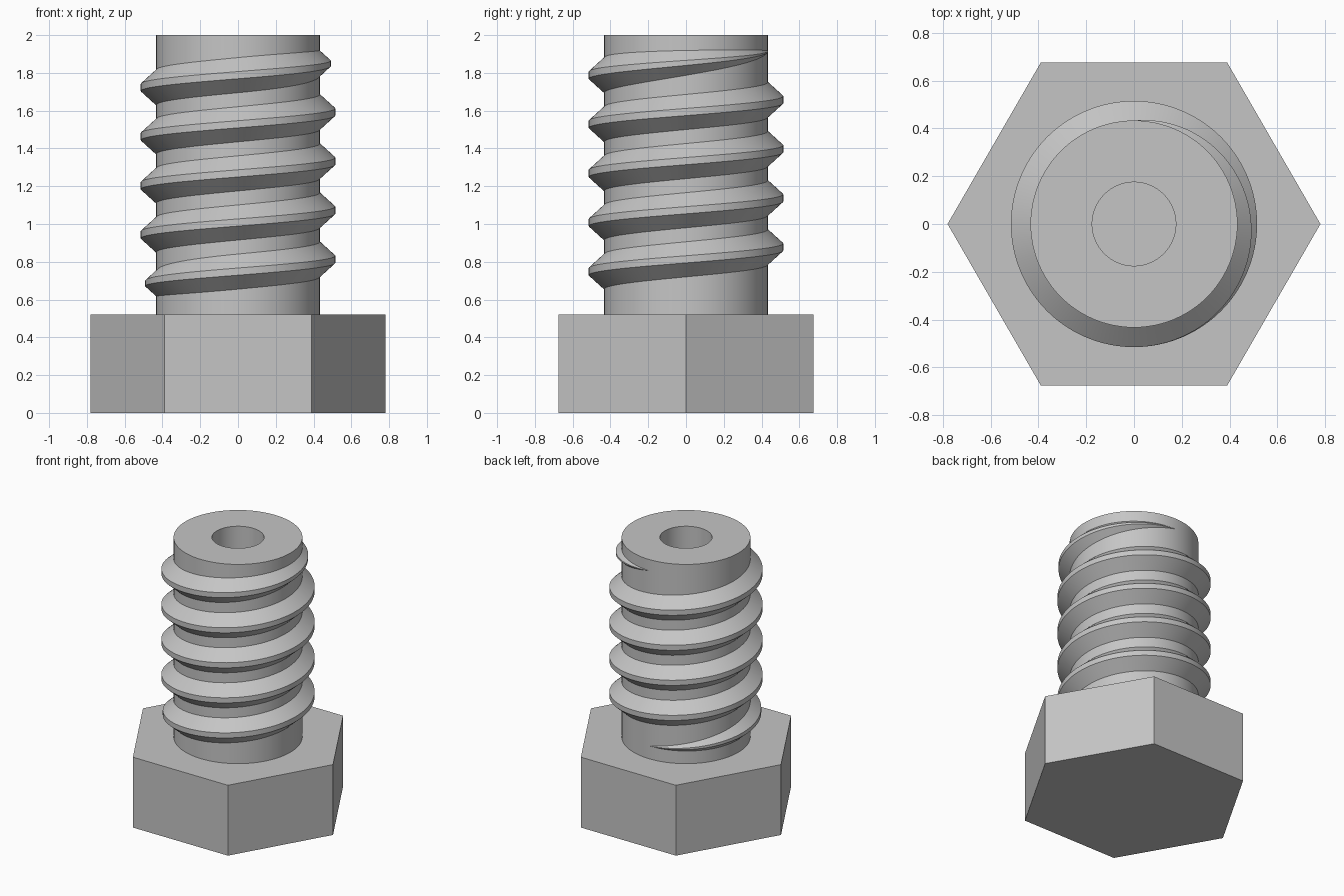
import bpy, bmesh, math

cube = bpy.data.objects.get("Cube")
if cube:
    bpy.data.objects.remove(cube, do_unlink=True)

SEGMENTS = 96
HEAD_RADIUS, HEAD_TOP, TOP = 0.78, 0.522, 2.0
SHANK_RADIUS, HOLE_RADIUS, CREST_RADIUS = 0.433, 0.175, 0.515
PITCH, TURNS, THREAD_START = 0.26, 5, 0.618
ROOT_HALF, CREST_HALF = 0.093, 0.019

steel = bpy.data.materials.new("grey steel")
steel.use_nodes = True
grey = (0.56, 0.56, 0.56, 1)
steel.diffuse_color = grey
steel.node_tree.nodes["Principled BSDF"].inputs["Base Color"].default_value = grey


def finish(name, bm, smooth=False):
    bmesh.ops.remove_doubles(bm, verts=bm.verts, dist=0.00001)
    bmesh.ops.recalc_face_normals(bm, faces=bm.faces)
    mesh = bpy.data.meshes.new(name)
    bm.to_mesh(mesh)
    bm.free()
    mesh.materials.append(steel)
    obj = bpy.data.objects.new(name, mesh)
    bpy.context.collection.objects.link(obj)
    if smooth:
        bpy.ops.object.select_all(action='DESELECT')
        obj.select_set(True)
        bpy.context.view_layer.objects.active = obj
        bpy.ops.object.shade_smooth_by_angle(angle=math.radians(30))
    return obj


def sweep(name, sections):
    """Join closed (radius, z) sections, each placed at its own angle."""
    bm = bmesh.new()
    rings = [[bm.verts.new((r * math.cos(a), r * math.sin(a), z)) for r, z in points]
             for a, points in sections]
    for low, high in zip(rings, rings[1:]):
        for i in range(len(low)):
            j = (i + 1) % len(low)
            bm.faces.new((low[i], low[j], high[j], high[i]))
    return finish(name, bm, smooth=True)


# Hexagonal head, corners on the x axis
bm = bmesh.new()
corners = [bm.verts.new((HEAD_RADIUS * math.cos(k * math.pi / 3),
                         HEAD_RADIUS * math.sin(k * math.pi / 3), 0)) for k in range(6)]
base = bm.faces.new(corners)
top = bmesh.ops.extrude_face_region(bm, geom=[base], use_keep_orig=True)
bmesh.ops.translate(bm, vec=(0, 0, HEAD_TOP),
                    verts=[v for v in top["geom"] if isinstance(v, bmesh.types.BMVert)])
finish("hex_head", bm)

# Hollow shank; the head closes the bore
tube = [(HOLE_RADIUS, HEAD_TOP), (SHANK_RADIUS, HEAD_TOP), (SHANK_RADIUS, TOP), (HOLE_RADIUS, TOP)]
sweep("shank", [(2 * math.pi * i / SEGMENTS, tube) for i in range(SEGMENTS + 1)])

# Helical thread, growing from and fading to a point over half a turn
sections = []
for i in range(TURNS * SEGMENTS + 1):
    turn = i / SEGMENTS
    size = math.sin(math.pi / 2 * min(1, 2 * turn, 2 * (TURNS - turn)))
    z = THREAD_START + PITCH * turn
    crest = SHANK_RADIUS + (CREST_RADIUS - SHANK_RADIUS) * size
    root, tip = ROOT_HALF * size, CREST_HALF * size
    sections.append((math.pi / 2 + 2 * math.pi * turn,
                     [(SHANK_RADIUS, z - root), (crest, z - tip),
                      (crest, z + tip), (SHANK_RADIUS, z + root)]))
sweep("thread", sections)
